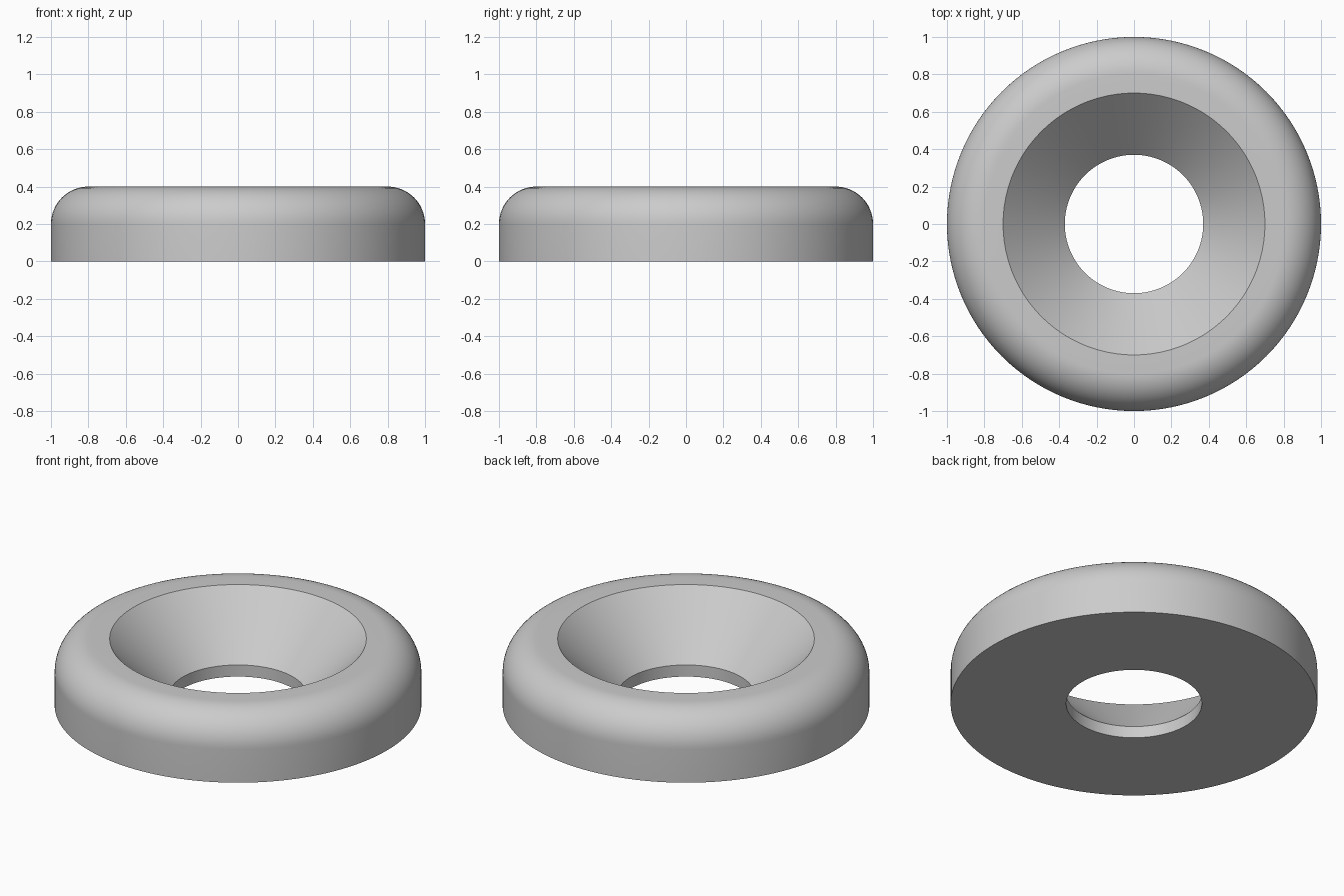
import bpy, bmesh, math

cube = bpy.data.objects.get("Cube")
if cube:
    bpy.data.objects.remove(cube, do_unlink=True)

SEGMENTS = 128
OUTER, HEIGHT, ROUND = 1.0, 0.4, 0.2
BORE, SINK_TOP, SINK_BOTTOM = 0.37, 0.7, 0.07

# Material
grey = bpy.data.materials.new("light_grey")
grey.use_nodes = True
colour = (0.6, 0.6, 0.6, 1)
grey.diffuse_color = colour
grey.node_tree.nodes["Principled BSDF"].inputs["Base Color"].default_value = colour

# Cross-section: bore, base, outer wall, rounded shoulder, countersink
profile = [(BORE, SINK_BOTTOM), (BORE, 0), (OUTER, 0)]
for i in range(17):
    a = math.pi / 2 * i / 16
    profile.append((OUTER - ROUND + ROUND * math.cos(a),
                    HEIGHT - ROUND + ROUND * math.sin(a)))
profile.append((SINK_TOP, HEIGHT))

# Revolve the closed cross-section around z
bm = bmesh.new()
verts = [bm.verts.new((r, 0, z)) for r, z in profile]
edges = [bm.edges.new((v, verts[(i + 1) % len(verts)])) for i, v in enumerate(verts)]
bmesh.ops.spin(bm, geom=verts + edges, cent=(0, 0, 0), axis=(0, 0, 1),
               angle=math.tau, steps=SEGMENTS, use_merge=True)
bmesh.ops.remove_doubles(bm, verts=bm.verts, dist=0.0001)
bmesh.ops.recalc_face_normals(bm, faces=bm.faces)
mesh = bpy.data.meshes.new("countersunk_washer")
bm.to_mesh(mesh)
bm.free()
mesh.materials.append(grey)

washer = bpy.data.objects.new("countersunk_washer", mesh)
bpy.context.collection.objects.link(washer)
bpy.context.view_layer.objects.active = washer
washer.select_set(True)
bpy.ops.object.shade_smooth_by_angle(angle=math.radians(30))
